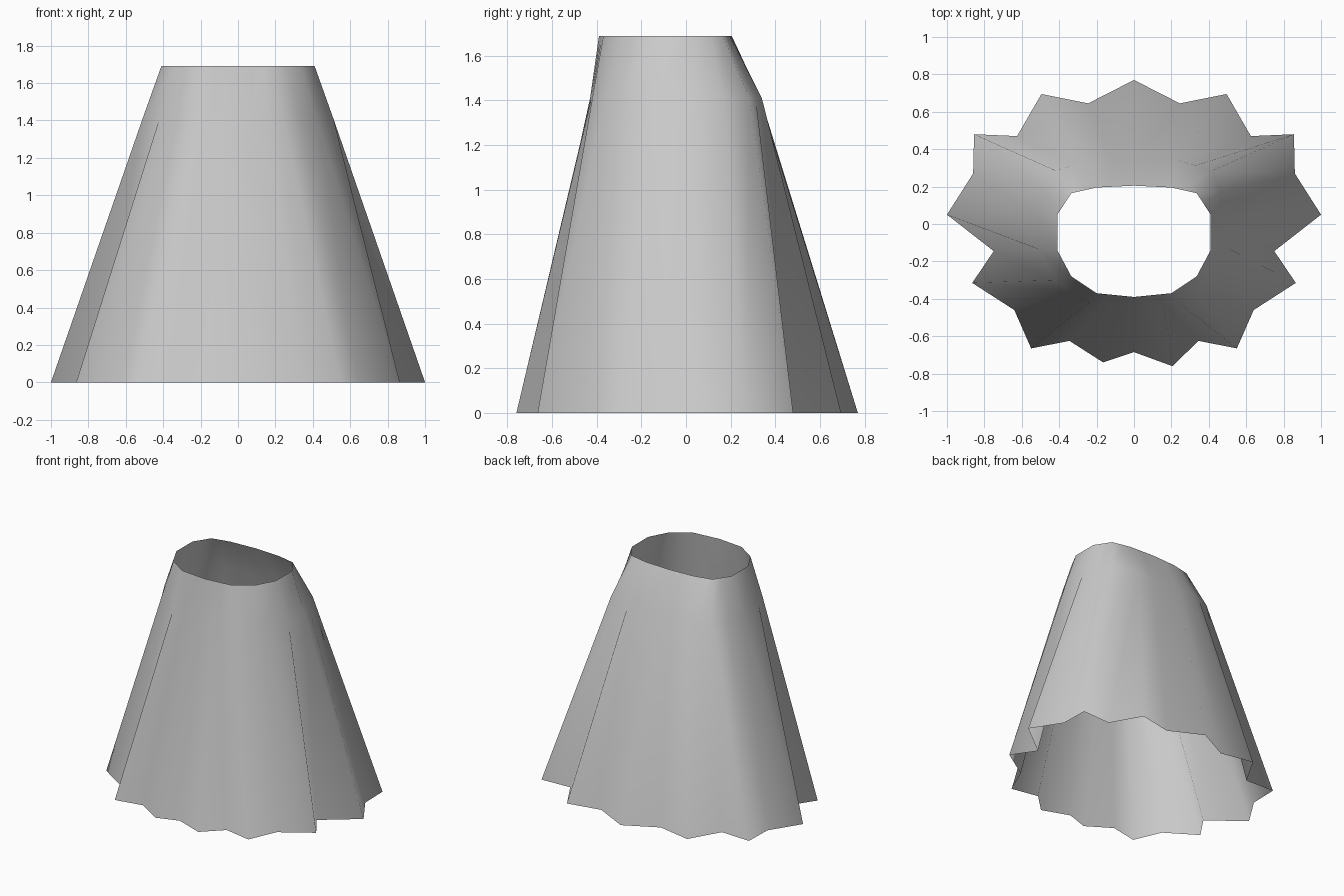
import bpy
import bmesh

default_cube = bpy.data.objects.get("Cube")
if default_cube:
    bpy.data.objects.remove(default_cube, do_unlink=True)


def flat_material(name, colour):
    material = bpy.data.materials.new(name)
    material.use_nodes = True
    material.diffuse_color = colour
    shader = next(n for n in material.node_tree.nodes if n.type == "BSDF_PRINCIPLED")
    shader.inputs["Base Color"].default_value = colour
    return material


def spread(points, anchors):
    """Fill the steps between the anchor pleats with evenly spaced points."""
    result = []
    spans = list(zip(anchors, anchors[1:], points, points[1:]))
    for start, end, a, b in spans:
        for step in range(end - start):
            t = step / (end - start)
            result.append((a[0] + (b[0] - a[0]) * t, a[1] + (b[1] - a[1]) * t))
    return result + [points[-1]]


def full_ring(half):
    """Mirror a half outline, running from back centre to front centre."""
    return half + [(-x, y) for x, y in reversed(half[1:-1])]


def add_ring(bm, outline, height):
    return [bm.verts.new((x, y, height)) for x, y in outline]


# Pleated hem, half outline
hem_half = [(0, .77), (.245, .645), (.495, .695), (.625, .47), (.855, .48),
            (.86, .27), (1, .05), (.75, -.145), (.865, -.315), (.64, -.46),
            (.55, -.665), (.345, -.625), (.205, -.76), (0, -.685)]
# Hip and waist, one point for each main pleat
pleats = [0, 2, 4, 6, 7, 8, 10, 13]
hip_half = [(0, .33), (.24, .34), (.417, .285), (.51, .05),
            (.51, -.135), (.42, -.3), (.24, -.42), (0, -.43)]
waist_half = [(0, .205), (.2, .195), (.335, .165), (.41, .05),
              (.41, -.14), (.335, -.28), (.2, -.37), (0, -.39)]

hem = full_ring(hem_half)
hem[14] = (-.165, -.74)  # the one uneven front pleat

# Open cloth shell
bm = bmesh.new()
rings = [add_ring(bm, hem, 0),
         add_ring(bm, full_ring(spread(hip_half, pleats)), 1.41),
         add_ring(bm, full_ring(spread(waist_half, pleats)), 1.69)]
count = len(hem)
for lower, upper in zip(rings, rings[1:]):
    for i in range(count):
        j = (i + 1) % count
        face = bm.faces.new((lower[j], lower[i], upper[i], upper[j]))
        face.smooth = True

mesh = bpy.data.meshes.new("skirt")
bm.to_mesh(mesh)
bm.free()
mesh.materials.append(flat_material("light grey cloth", (.6, .6, .6, 1)))
skirt = bpy.data.objects.new("skirt", mesh)
bpy.context.collection.objects.link(skirt)
